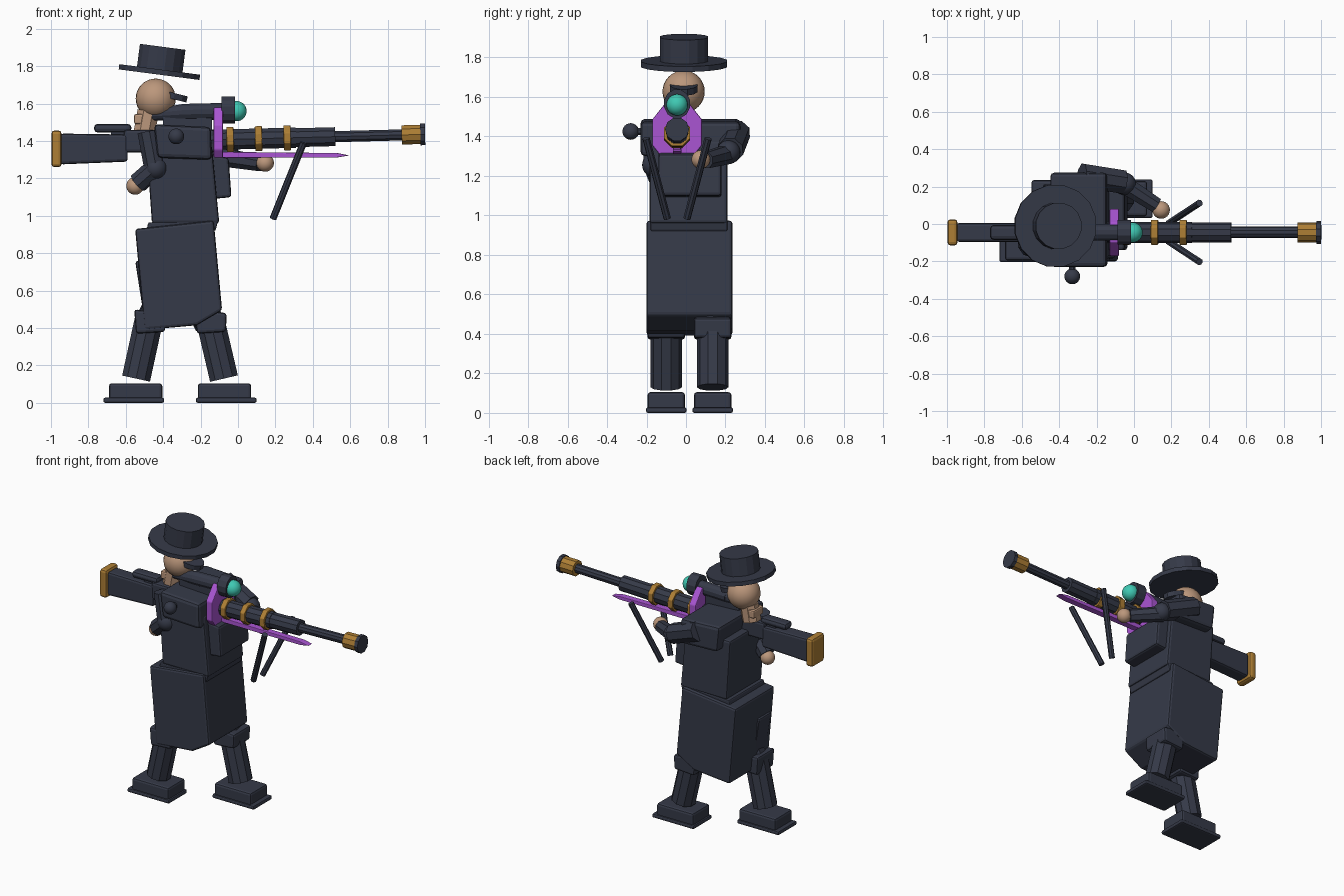
import bpy, bmesh, math
from mathutils import Vector, Matrix

if "Cube" in bpy.data.objects:
    bpy.data.objects.remove(bpy.data.objects["Cube"], do_unlink=True)


def material(name, rgb):
    m = bpy.data.materials.new(name)
    m.use_nodes = True
    m.diffuse_color = (*rgb, 1)
    m.node_tree.nodes["Principled BSDF"].inputs["Base Color"].default_value = (*rgb, 1)
    return m


dark = material("dark slate", (0.036, 0.042, 0.065))
skin = material("tan skin", (0.50, 0.31, 0.20))
gold = material("gold", (0.42, 0.21, 0.035))
purple = material("purple", (0.40, 0.09, 0.65))
teal = material("teal lens", (0.05, 0.58, 0.45))
AXIS_Y = -0.045


def finish(name, bm, mat, bevel=0.0, smooth=False):
    bmesh.ops.recalc_face_normals(bm, faces=bm.faces)
    mesh = bpy.data.meshes.new(name)
    bm.to_mesh(mesh)
    bm.free()
    mesh.materials.append(mat)
    ob = bpy.data.objects.new(name, mesh)
    bpy.context.collection.objects.link(ob)
    if bevel:
        mod = ob.modifiers.new("soft edges", 'BEVEL')
        mod.width, mod.segments = bevel, 2
    if smooth:
        for p in mesh.polygons:
            p.use_smooth = True
    return ob


def prism(name, profile, y0, y1, mat=dark, bevel=0.015):
    """Extrude an x-z outline from y0 to y1."""
    bm = bmesh.new()
    face = bm.faces.new([bm.verts.new((x, y0, z)) for x, z in profile])
    ext = bmesh.ops.extrude_face_region(bm, geom=[face])["geom"]
    bmesh.ops.translate(bm, vec=(0, y1 - y0, 0), verts=[v for v in ext if isinstance(v, bmesh.types.BMVert)])
    return finish(name, bm, mat, bevel)


def box(name, x, y, z, mat=dark, bevel=0.015):
    return prism(name, [(x[0], z[0]), (x[1], z[0]), (x[1], z[1]), (x[0], z[1])], *y, mat, bevel)


def rod(name, a, b, r, mat=dark, sides=8, r2=None, squash=1.0, bevel=0.0):
    """Cylinder or cone between two points."""
    a, b = Vector(a), Vector(b)
    d = b - a
    bm = bmesh.new()
    bmesh.ops.create_cone(bm, cap_ends=True, segments=sides, radius1=r, radius2=r if r2 is None else r2, depth=d.length)
    turn = Matrix.Rotation(math.pi / sides, 4, 'Z')
    flat = Matrix.Diagonal((squash, 1, 1, 1))
    mat4 = Matrix.Translation((a + b) / 2) @ d.to_track_quat('Z', 'Y').to_matrix().to_4x4() @ flat @ turn
    bm.transform(mat4)
    return finish(name, bm, mat, bevel)


def ball(name, c, r, mat=dark, scale=(1, 1, 1)):
    bm = bmesh.new()
    bmesh.ops.create_uvsphere(bm, u_segments=24, v_segments=16, radius=r)
    bm.transform(Matrix.Translation(c) @ Matrix.Diagonal((*scale, 1)))
    return finish(name, bm, mat, smooth=True)


# Hat, leaning forward
up = Vector((math.sin(0.13), 0, math.cos(0.13)))
hat = Vector((-0.422, -0.01, 1.755))
rod("hat_brim", hat, hat + up * 0.028, 0.222, sides=16)
rod("hat_crown", hat + up * 0.02, hat + up * 0.15, 0.125, sides=16)

# Head, glasses and neck
ball("head", (-0.44, -0.012, 1.627), 0.107, skin)
rod("glasses", (-0.37, -0.012, 1.63), (-0.362, -0.012, 1.662), 0.1, sides=12, squash=0.72)
rod("neck", (-0.50, -0.015, 1.45), (-0.48, -0.015, 1.56), 0.062, skin)
box("jaw", (-0.555, -0.46), (-0.07, 0.04), (1.49, 1.545), skin, 0.01)

# Torso and coat
prism("torso", [(-0.46, 0.96), (-0.10, 0.96), (-0.14, 1.38), (-0.49, 1.38)], -0.185, 0.21)
prism("shoulders", [(-0.43, 1.31), (-0.14, 1.30), (-0.145, 1.475), (-0.45, 1.49)], -0.23, 0.275, bevel=0.022)
prism("chest_pouch", [(-0.14, 1.09), (-0.035, 1.10), (-0.05, 1.31), (-0.15, 1.33)], -0.14, 0.18)
prism("belt", [(-0.49, 0.92), (-0.12, 0.92), (-0.105, 0.98), (-0.48, 0.965)], -0.18, 0.21, bevel=0.008)
prism("coat_skirt", [(-0.50, 0.39), (-0.22, 0.415), (-0.085, 0.495), (-0.13, 0.975), (-0.55, 0.93)], -0.2, 0.235)
prism("coat_tail", [(-0.50, 0.44), (-0.40, 0.44), (-0.42, 0.76), (-0.55, 0.76)], -0.17, -0.03)
ball("shoulder_knob", (-0.33, -0.28, 1.425), 0.042)
rod("knob_stem", (-0.33, -0.2, 1.425), (-0.33, -0.26, 1.425), 0.02)

# Legs in a wide stance; heading gives the way each foot points
for side, y, ankle, knee, heading in (("left", 0.135, -0.075, -0.15, 1), ("right", -0.10, -0.545, -0.475, -1)):
    rod(side + "_shin", (ankle, y, 0.13), (knee, y, 0.45), 0.08, sides=10)
    prism(side + "_knee", [(knee - 0.07, 0.37), (knee + 0.085, 0.38), (knee + 0.09, 0.48), (knee - 0.08, 0.50)],
          y - 0.095, y + 0.095)
    rod(side + "_thigh", (knee, y, 0.42), (-0.31, y * 0.8, 0.75), 0.085)
    heel, toe = ankle - heading * 0.14, ankle + heading * 0.145
    box(side + "_boot", sorted((heel, toe)), (y - 0.095, y + 0.095), (0.015, 0.105))
    rod_x = sorted((heel - heading * 0.01, toe + heading * 0.03))
    box(side + "_sole", rod_x, (y - 0.103, y + 0.103), (0, 0.028), bevel=0.01)

# Left arm reaching forward to support the barrel
rod("left_upper_arm", (-0.28, 0.26, 1.42), (-0.06, 0.225, 1.33), 0.068)
ball("left_elbow", (-0.05, 0.215, 1.32), 0.06)
rod("left_forearm", (-0.06, 0.215, 1.31), (0.12, 0.10, 1.28), 0.052, r2=0.044)
ball("left_hand", (0.145, 0.075, 1.283), 0.047, skin)

# Right arm folded back under the stock
rod("right_upper_arm", (-0.48, -0.15, 1.45), (-0.445, -0.16, 1.26), 0.058)
ball("right_elbow", (-0.44, -0.16, 1.255), 0.062)
rod("right_forearm", (-0.45, -0.16, 1.25), (-0.535, -0.13, 1.175), 0.055)
ball("right_hand", (-0.55, -0.12, 1.16), 0.047, skin)


# Gun: the bore rises slightly towards the muzzle
def bore(x):
    return Vector((x, AXIS_Y, 1.41 + 0.026 * x))


prism("stock", [(-0.95, 1.275), (-0.59, 1.29), (-0.59, 1.435), (-0.95, 1.44)], AXIS_Y - 0.05, AXIS_Y + 0.05)
box("butt_plate", (-0.998, -0.943), (AXIS_Y - 0.07, AXIS_Y + 0.07), (1.26, 1.457), gold, 0.018)
box("cheek_rest", (-0.77, -0.57), (AXIS_Y - 0.04, AXIS_Y + 0.04), (1.445, 1.492), bevel=0.02)
box("cheek_mount", (-0.68, -0.55), (AXIS_Y - 0.025, AXIS_Y + 0.025), (1.42, 1.455), bevel=0)
box("receiver", (-0.61, -0.12), (AXIS_Y - 0.05, AXIS_Y + 0.05), (1.34, 1.46))
for name, x0, x1, r, mat in (
        ("barrel_base", -0.15, 0.31, 0.057, dark), ("barrel_sleeve", 0.30, 0.52, 0.053, dark),
        ("barrel", 0.50, 0.90, 0.031, dark), ("muzzle", 0.875, 0.98, 0.054, gold),
        ("muzzle_rim", 0.975, 1.0, 0.061, dark)):
    rod(name, bore(x0), bore(x1), r, mat, 10)
for i, x in enumerate((-0.042, 0.11, 0.263)):
    rod(f"barrel_ring_{i + 1}", bore(x - 0.019), bore(x + 0.019), 0.072, gold, 8, bevel=0.004)

# Guard shield and blade
rod("guard_shield", (-0.13, AXIS_Y, 1.42), (-0.08, AXIS_Y, 1.42), 0.172, purple, 8, squash=0.79, bevel=0.006)
prism("blade", [(-0.1, 1.31), (0.53, 1.312), (0.595, 1.323), (0.53, 1.336), (-0.1, 1.342)],
      AXIS_Y - 0.022, AXIS_Y + 0.022, purple, 0.004)

# Scope
SCOPE = 1.56
rod("scope_eyepiece", (-0.46, AXIS_Y, 1.54), (-0.29, AXIS_Y, SCOPE - 0.006), 0.03, r2=0.046, sides=12)
rod("scope_tube", (-0.30, AXIS_Y, SCOPE - 0.006), (-0.05, AXIS_Y, SCOPE), 0.046, sides=12)
rod("scope_bell", (-0.087, AXIS_Y, SCOPE + 0.005), (-0.017, AXIS_Y, SCOPE + 0.005), 0.075, sides=12, squash=0.9)
ball("scope_lens", (-0.008, AXIS_Y, SCOPE), 0.054, teal)
box("scope_mount", (-0.40, -0.14), (AXIS_Y - 0.03, AXIS_Y + 0.03), (1.45, 1.53), bevel=0)

# Bipod legs, splayed at the top
for side, s in (("left", 1), ("right", -1)):
    rod(side + "_bipod_leg", (0.35, AXIS_Y + s * 0.157, 1.39), (0.187, AXIS_Y + s * 0.05, 0.985), 0.019)
